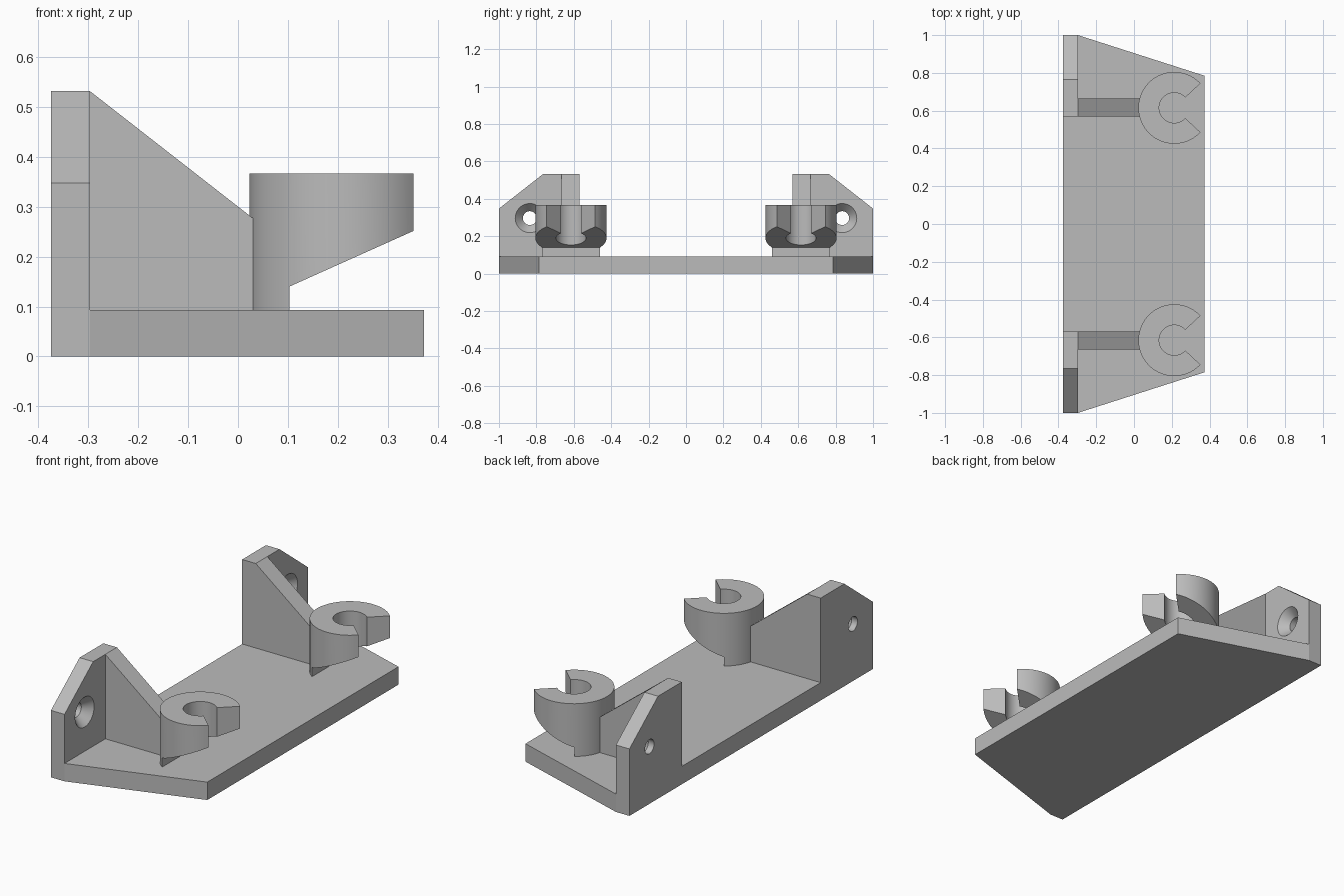
import bpy
import bmesh
from math import cos, sin, radians
from mathutils import Vector

if "Cube" in bpy.data.objects:
    bpy.data.objects.remove(bpy.data.objects["Cube"], do_unlink=True)

grey = bpy.data.materials.new("plain grey")
grey.use_nodes = True
colour = (0.5, 0.5, 0.5, 1)
grey.diffuse_color = colour
grey.node_tree.nodes["Principled BSDF"].inputs["Base Color"].default_value = colour

BASE_TOP = 0.093
WALL_FRONT = -0.297
WALL_BACK = -0.375


def prism(name, points, direction):
    """Extrude a flat outline of 3D points along a direction."""
    bm = bmesh.new()
    face = bm.faces.new([bm.verts.new(p) for p in points])
    extruded = bmesh.ops.extrude_face_region(bm, geom=[face])["geom"]
    verts = [g for g in extruded if isinstance(g, bmesh.types.BMVert)]
    bmesh.ops.translate(bm, vec=Vector(direction), verts=verts)
    bmesh.ops.recalc_face_normals(bm, faces=bm.faces)
    mesh = bpy.data.meshes.new(name)
    bm.to_mesh(mesh)
    bm.free()
    mesh.materials.append(grey)
    obj = bpy.data.objects.new(name, mesh)
    bpy.context.collection.objects.link(obj)
    return obj


def lathe_x(name, profile, y, z, steps=40):
    """Closed solid of revolution about an x-parallel axis; profile is (x, radius)."""
    bm = bmesh.new()
    rings = [[bm.verts.new((x, y + r * cos(radians(360 * i / steps)),
                            z + r * sin(radians(360 * i / steps))))
              for i in range(steps)] for x, r in profile]
    for a, b in zip(rings, rings[1:]):
        for i in range(steps):
            j = (i + 1) % steps
            bm.faces.new((a[i], a[j], b[j], b[i]))
    bm.faces.new(rings[0])
    bm.faces.new(rings[-1])
    bmesh.ops.recalc_face_normals(bm, faces=bm.faces)
    mesh = bpy.data.meshes.new(name)
    bm.to_mesh(mesh)
    bm.free()
    mesh.materials.append(grey)
    obj = bpy.data.objects.new(name, mesh)
    bpy.context.collection.objects.link(obj)
    return obj


def cut(obj, cutter):
    """Subtract the cutter, keep the result and drop the cutter."""
    mod = obj.modifiers.new("cut", "BOOLEAN")
    mod.operation = "DIFFERENCE"
    mod.solver = "EXACT"
    mod.object = cutter
    graph = bpy.context.evaluated_depsgraph_get()
    mesh = bpy.data.meshes.new_from_object(obj.evaluated_get(graph))
    obj.modifiers.clear()
    obj.data = mesh
    bpy.data.objects.remove(cutter, do_unlink=True)


def arc(radius, start, end, steps=56):
    for i in range(steps + 1):
        a = radians(start + (end - start) * i / steps)
        yield radius * cos(a), radius * sin(a)


# Base plate with tapered ends
half = [(WALL_BACK, -1), (WALL_FRONT, -1), (0.373, -0.785)]
outline = half + [(x, -y) for x, y in reversed(half)]
prism("base_plate", [(x, y, 0) for x, y in outline], (0, 0, BASE_TOP))

rounded = []
for side, label in ((1, "left"), (-1, "right")):
    # Upright mounting tab with a sloped outer corner
    tab_shape = [(0.57, BASE_TOP), (0.57, 0.532), (0.765, 0.532),
                 (1, 0.348), (1, BASE_TOP)]
    tab = prism(label + "_mounting_tab",
                [(WALL_BACK, side * y, z) for y, z in tab_shape],
                (WALL_FRONT - WALL_BACK, 0, 0))
    # Countersunk screw hole
    cut(tab, lathe_x("screw_cutter", [(-0.45, 0.037), (-0.342, 0.037),
                                      (WALL_FRONT, 0.078), (-0.25, 0.078)],
                     side * 0.835, 0.297))

    # Sloped gusset between tab and clip
    gusset_shape = [(WALL_FRONT, BASE_TOP), (WALL_FRONT, 0.532),
                    (0.03, 0.277), (0.06, 0.254), (0.06, BASE_TOP)]
    prism(label + "_gusset", [(x, side * 0.57, z) for x, z in gusset_shape],
          (0, side * 0.095, 0))

    # Open ring clip
    ring = list(arc(0.19, 43, 317)) + list(arc(0.08, 317, 43))
    clip = prism(label + "_clip",
                 [(0.213 + x, side * (0.615 + y), BASE_TOP) for x, y in ring],
                 (0, 0, 0.367 - BASE_TOP))
    # Slanted underside, leaving a foot at the back
    slant = [(0.103, 0), (0.103, 0.14), (0.355, 0.253), (0.5, 0.318), (0.5, 0)]
    cut(clip, prism("slant_cutter", [(x, side * 0.3, z) for x, z in slant],
                    (0, side * 0.7, 0)))
    rounded += [tab, clip]

# Smooth the round walls, keep edges sharp
bpy.ops.object.select_all(action="DESELECT")
for obj in rounded:
    obj.select_set(True)
bpy.context.view_layer.objects.active = rounded[0]
bpy.ops.object.shade_smooth_by_angle(angle=radians(25))
